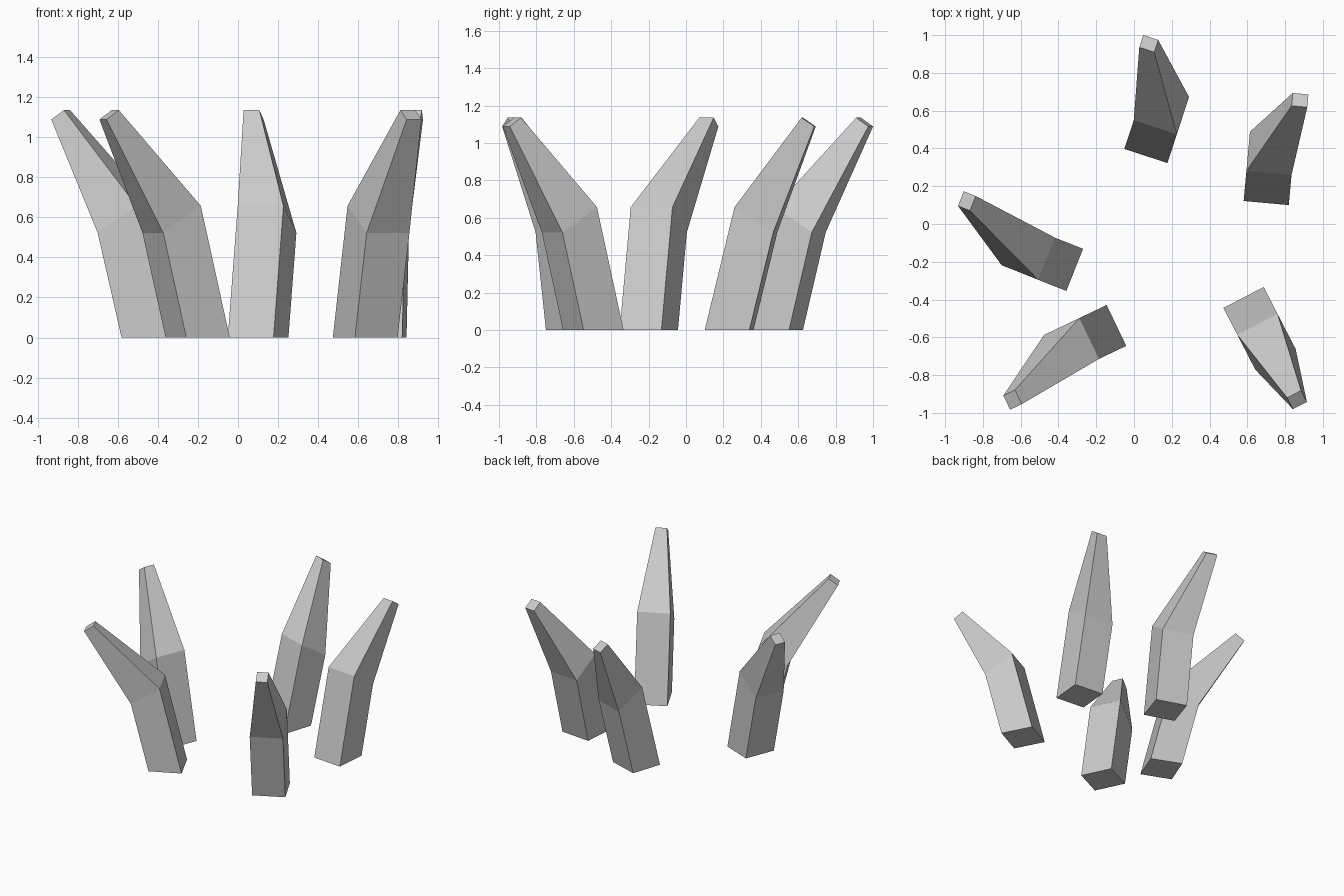
import bpy, bmesh
from math import radians
from mathutils import Matrix, Vector

if "Cube" in bpy.data.objects:
    bpy.data.objects.remove(bpy.data.objects["Cube"])

BASE, TIP_W, TIP_D = 0.24, 0.083, 0.068


def ring(width, inner, outer, shift=0.0):
    """Four corners; local x runs outward, y sideways; inner/outer = (x, z)."""
    h = width / 2
    return [Vector((x, shift + s * h, z))
            for (x, z), s in ((inner, -1), (outer, -1), (outer, 1), (inner, 1))]


def claw(name, root, angle, tip):
    """Leaning square shaft, then a taper to a small tip."""
    place = Matrix.Translation((*root, 0)) @ Matrix.Rotation(radians(angle), 4, 'Z')
    t = place.inverted() @ Vector((*tip, 0))
    rings = [
        ring(BASE, (0, 0), (BASE, 0)),
        ring(BASE, (0.16, 0.657), (BASE + 0.128, 0.522)),
        ring(TIP_W, (t.x - TIP_D / 2, 1.135), (t.x + TIP_D / 2, 1.088), t.y),
    ]
    bm = bmesh.new()
    loops = [[bm.verts.new(place @ p) for p in r] for r in rings]
    for a, b in zip(loops, loops[1:]):
        for i in range(4):
            j = (i + 1) % 4
            bm.faces.new((a[i], a[j], b[j], b[i]))
    bm.faces.new(loops[0][::-1])
    bm.faces.new(loops[-1])
    bmesh.ops.recalc_face_normals(bm, faces=bm.faces)
    mesh = bpy.data.meshes.new(name)
    bm.to_mesh(mesh)
    bm.free()
    bpy.context.collection.objects.link(bpy.data.objects.new(name, mesh))


# Middle of each inner base edge, outward angle, tip centre
claw("back_claw", (0.063, 0.360), 71.9, (0.078, 0.955))
claw("right_claw", (0.700, 0.111), 84.8, (0.879, 0.656))
claw("left_claw", (-0.314, -0.243), 158.3, (-0.885, 0.122))
claw("front_left_claw", (-0.093, -0.537), 205.6, (-0.643, -0.931))
claw("front_right_claw", (0.580, -0.389), -62.7, (0.863, -0.931))
